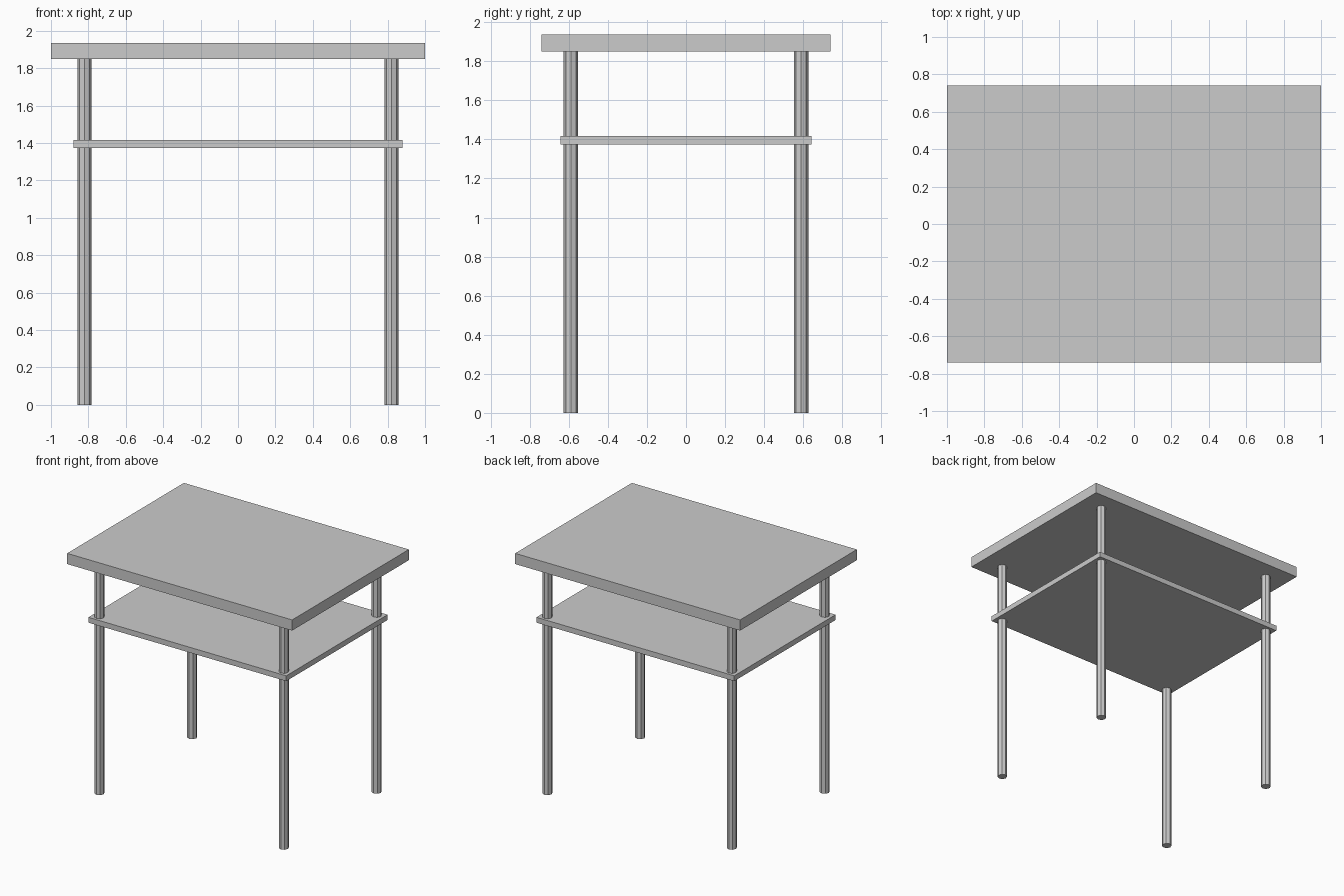
import bpy
import bmesh
from mathutils import Matrix

cube = bpy.data.objects.get("Cube")
if cube:
    bpy.data.objects.remove(cube, do_unlink=True)

# Single grey material
GREY = (0.6, 0.6, 0.6, 1.0)
grey = bpy.data.materials.new("plain_grey")
grey.use_nodes = True
grey.diffuse_color = GREY
grey.node_tree.nodes["Principled BSDF"].inputs["Base Color"].default_value = GREY


def add_part(name, bm):
    mesh = bpy.data.meshes.new(name)
    bm.to_mesh(mesh)
    bm.free()
    mesh.materials.append(grey)
    bpy.context.collection.objects.link(bpy.data.objects.new(name, mesh))


def add_board(name, width, depth, bottom, top):
    bm = bmesh.new()
    place = Matrix.Translation((0, 0, (bottom + top) / 2))
    size = Matrix.Diagonal((width, depth, top - bottom, 1))
    bmesh.ops.create_cube(bm, size=1, matrix=place @ size)
    add_part(name, bm)


def add_leg(name, x, y, height, radius):
    bm = bmesh.new()
    bmesh.ops.create_cone(bm, cap_ends=True, segments=8, radius1=radius, radius2=radius,
                          depth=height, matrix=Matrix.Translation((x, y, height / 2)))
    add_part(name, bm)


# Table top and the thinner shelf below it
add_board("table_top", 2.0, 1.482, 1.85, 1.936)
add_board("shelf", 1.758, 1.286, 1.374, 1.417)

# Four slim faceted legs running through the shelf
for side, sx in (("left", 1), ("right", -1)):
    for end, sy in (("front", -1), ("back", 1)):
        add_leg(f"{end}_{side}_leg", sx * 0.82, sy * 0.589, 1.85, 0.037)
